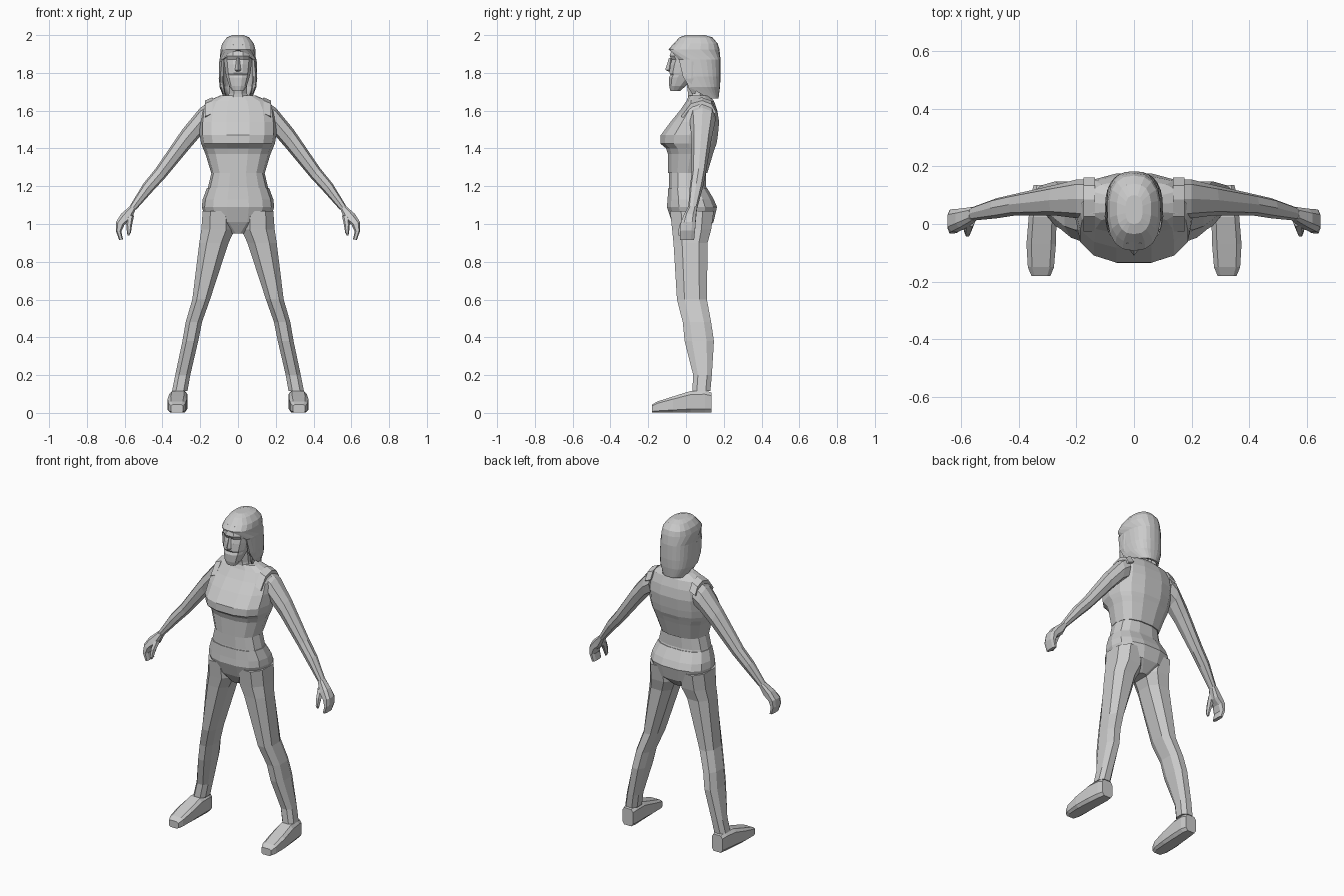
import bpy, bmesh, math
from mathutils import Vector as V

mat = bpy.data.materials.new("plain grey")
mat.diffuse_color = (0.6, 0.6, 0.6, 1)


def finish(name, bm, mirror=False):
    bmesh.ops.remove_doubles(bm, verts=bm.verts, dist=0.0005)
    bmesh.ops.recalc_face_normals(bm, faces=bm.faces)
    me = bpy.data.meshes.new(name)
    bm.to_mesh(me)
    bm.free()
    me.materials.append(mat)
    ob = bpy.data.objects.new(name, me)
    bpy.context.collection.objects.link(ob)
    if mirror:
        ob.modifiers.new("mirror", 'MIRROR').use_mirror_merge = False
    return ob


def spow(v, p):
    return math.copysign(abs(v) ** p, v)


def loft(name, rings, n=8, p=1.0, mirror=False, turn=0.0):
    """Skin a list of (centre, u, v) cross-sections and cap both ends."""
    bm = bmesh.new()
    rows = []
    for c, u, v in rings:
        ang = [2 * math.pi * (i + turn) / n for i in range(n)]
        rows.append([bm.verts.new(c + u * spow(math.cos(a), p) + v * spow(math.sin(a), p)) for a in ang])
    for r, s in zip(rows, rows[1:]):
        for i in range(n):
            j = (i + 1) % n
            bm.faces.new((r[i], r[j], s[j], s[i]))
    bm.faces.new(rows[0])
    bm.faces.new(rows[-1])
    return finish(name, bm, mirror)


def level(z, x0, x1, y0, y1):
    """Horizontal section spanning x0..x1 and y0..y1."""
    return V(((x0 + x1) / 2, (y0 + y1) / 2, z)), V(((x1 - x0) / 2, 0, 0)), V((0, (y1 - y0) / 2, 0))


def body(z, w, y0, y1):
    return level(z, -w, w, y0, y1)


def limb(xa, za, xb, zb, y0, y1):
    """Slanted section between two points of the front outline."""
    a, b = V((xa, 0, za)), V((xb, 0, zb))
    return (a + b) / 2 + V((0, (y0 + y1) / 2, 0)), (b - a) / 2, V((0, (y1 - y0) / 2, 0))


# Upper body with bust ledge
loft("tank_top", [body(*r) for r in (
    (1.27, .142, -.097, .115), (1.37, .172, -.098, .145), (1.40, .185, -.108, .155),
    (1.425, .195, -.138, .165), (1.47, .203, -.137, .172), (1.54, .203, -.085, .178),
    (1.60, .195, -.035, .168), (1.65, .165, .0, .15), (1.68, .095, .015, .125))], 14, .8)
loft("waist", [body(*r) for r in (
    (1.14, .172, -.095, .125), (1.20, .158, -.092, .108), (1.285, .137, -.092, .108))], 14, .8)
# Trousers
loft("hips", [body(*r) for r in (
    (.95, .04, -.04, .09), (1.01, .165, -.076, .148), (1.09, .192, -.104, .167),
    (1.13, .187, -.1, .15), (1.19, .165, -.096, .114))], 14, .8)
loft("leg", [level(*r) for r in (
    (1.07, .02, .192, -.092, .155), (.97, .012, .2, -.08, .14), (.90, .045, .21, -.072, .12),
    (.60, .145, .245, -.053, .116), (.48, .188, .28, -.022, .138), (.38, .208, .297, -.012, .153),
    (.20, .25, .335, .035, .14), (.115, .265, .352, .03, .132))], 8, .8, True, .5)
# Shoes, lofted from heel to toe
loft("shoe", [(V((x, y, h / 2)), V((w, 0, 0)), V((0, 0, h / 2))) for y, x, w, h in (
    (.135, .312, .038, .11), (.10, .312, .046, .12), (.025, .317, .05, .118),
    (-.07, .322, .053, .088), (-.15, .323, .047, .062), (-.18, .323, .034, .045))],
    8, .45, True, .5)
# Arms
loft("arm", [limb(*r) for r in (
    (.15, 1.50, .155, 1.645, .02, .155), (.195, 1.47, .2, 1.615, .02, .155),
    (.26, 1.395, .295, 1.50, .03, .135), (.385, 1.245, .435, 1.295, .03, .105),
    (.45, 1.175, .50, 1.215, .02, .09), (.54, 1.075, .573, 1.095, .012, .06))], 8, .85, True)
# Hands: palm with curled fingers, and a thumb
loft("hand", [limb(*r) for r in (
    (.54, 1.08, .573, 1.095, .01, .06), (.565, 1.02, .62, 1.055, -.015, .055),
    (.60, .995, .648, 1.01, -.03, .053), (.617, .96, .648, .965, -.035, .05),
    (.608, .918, .63, .916, -.033, .045))], 8, .7, True, .5)
loft("thumb", [level(*r) for r in (
    (1.045, .55, .59, -.01, .03), (1.0, .56, .592, -.035, .005),
    (.955, .567, .588, -.045, -.018), (.94, .575, .585, -.04, -.025))], 6, 1, True)
# Shoulder straps running over each shoulder from front to back
loft("strap", [(V((.155, y, z)), V((.028, 0, -.012)), V((0, dy, dz)))
               for y, z, dy, dz in (
    (-.02, 1.575, -.008, .004), (.03, 1.637, -.006, .012), (.085, 1.652, 0, .014),
    (.13, 1.635, .006, .012), (.155, 1.595, .008, .004))], 4, 1, True, .5)

# Neck and head
loft("neck", [body(*r) for r in (
    (1.63, .075, .01, .12), (1.69, .052, .008, .1), (1.80, .05, -.01, .1))], 8, .9, False, .5)
loft("head", [body(*r) for r in (
    (1.705, .03, -.084, -.03), (1.73, .048, -.09, .0), (1.775, .062, -.092, .05),
    (1.79, .066, -.084, .06), (1.80, .068, -.091, .08), (1.845, .074, -.086, .12),
    (1.87, .076, -.078, .13), (1.89, .077, -.09, .14), (1.95, .072, -.07, .14))], 12, .8, False, .5)
loft("nose", [body(*r) for r in (
    (1.808, .014, -.095, -.07), (1.816, .016, -.11, -.07), (1.88, .007, -.09, -.07))], 4, 1)

# Hair: a cap whose lower rows open at the front to frame the face
bm = bmesh.new()
cols, rows = 18, []
for z, w, y0, y1, gap in (
        (2.0, .03, .0, .1, 0), (1.988, .06, -.035, .14, 0), (1.955, .085, -.065, .168, 0),
        (1.925, .093, -.093, .177, 0), (1.87, .098, -.09, .183, 1.0), (1.78, .101, -.085, .183, 1.15),
        (1.725, .098, -.07, .18, 1.35), (1.665, .08, -.04, .172, 2.0)):
    row = []
    for i in range(cols + 1):
        a = -math.pi / 2 + gap + (2 * math.pi - 2 * gap) * i / cols
        row.append(bm.verts.new((w * spow(math.cos(a), .8),
                                 (y0 + y1) / 2 + (y1 - y0) / 2 * spow(math.sin(a), .8), z)))
    rows.append(row)
for r, s in zip(rows, rows[1:]):
    for i in range(cols):
        bm.faces.new((r[i], r[i + 1], s[i + 1], s[i]))
bm.faces.new(rows[0][:-1])
hair = finish("hair", bm)
sol = hair.modifiers.new("thickness", 'SOLIDIFY')
sol.thickness, sol.offset = .016, -1

# Loose side locks
loft("side_lock", [level(*r) for r in (
    (1.86, .078, .1, .0, .06), (1.77, .078, .102, -.005, .06),
    (1.72, .07, .094, .01, .06), (1.69, .068, .08, .03, .05))], 6, 1, True)
